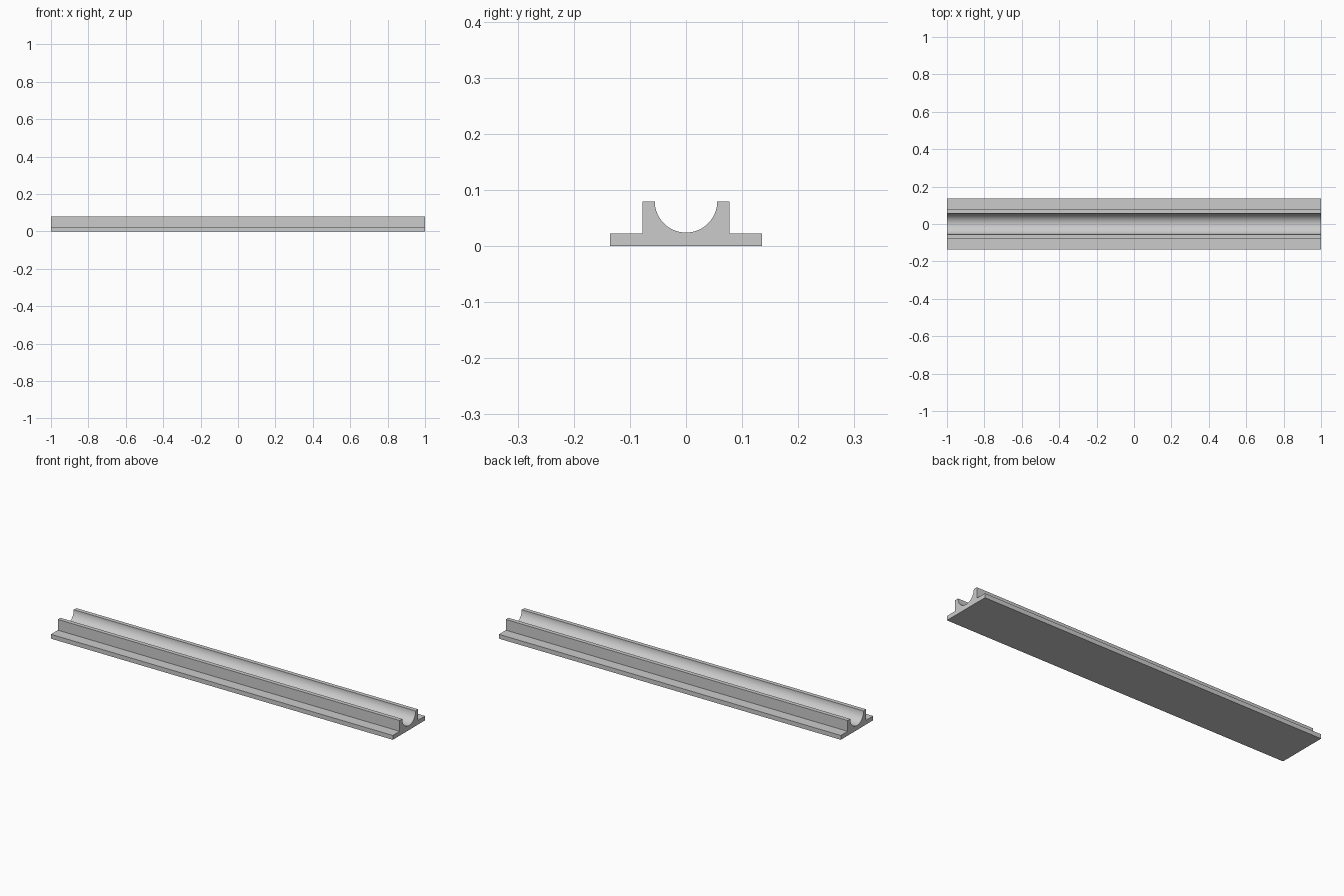
import bpy, bmesh, math

if "Cube" in bpy.data.objects:
    bpy.data.objects.remove(bpy.data.objects["Cube"])

LENGTH = 2.0
BASE_Y, BASE_Z = 0.135, 0.023     # flange half width and thickness
WALL_Y, TOP_Z = 0.0777, 0.080     # outer wall half width and total height
GROOVE_R, STEPS = 0.0557, 48      # round channel

# Cross-section (y, z): flanged base, two walls, semicircular channel
right = [(BASE_Y, 0), (BASE_Y, BASE_Z), (WALL_Y, BASE_Z), (WALL_Y, TOP_Z)]
groove = [(GROOVE_R * math.cos(math.pi * i / STEPS),
           TOP_Z - GROOVE_R * math.sin(math.pi * i / STEPS))
          for i in range(STEPS + 1)]
left = [(-y, z) for y, z in reversed(right)]
profile = right + groove + left

# Extrude the section along x
bm = bmesh.new()
face = bm.faces.new([bm.verts.new((-LENGTH / 2, y, z)) for y, z in profile])
ext = bmesh.ops.extrude_face_region(bm, geom=[face], use_keep_orig=True)
verts = [g for g in ext["geom"] if isinstance(g, bmesh.types.BMVert)]
bmesh.ops.translate(bm, verts=verts, vec=(LENGTH, 0, 0))
bmesh.ops.recalc_face_normals(bm, faces=bm.faces[:])

mesh = bpy.data.meshes.new("channel_rail")
bm.to_mesh(mesh)
bm.free()
rail = bpy.data.objects.new("channel_rail", mesh)
bpy.context.collection.objects.link(rail)

# Smooth channel, sharp edges elsewhere
bpy.context.view_layer.objects.active = rail
rail.select_set(True)
bpy.ops.object.shade_smooth_by_angle(angle=math.radians(30))
